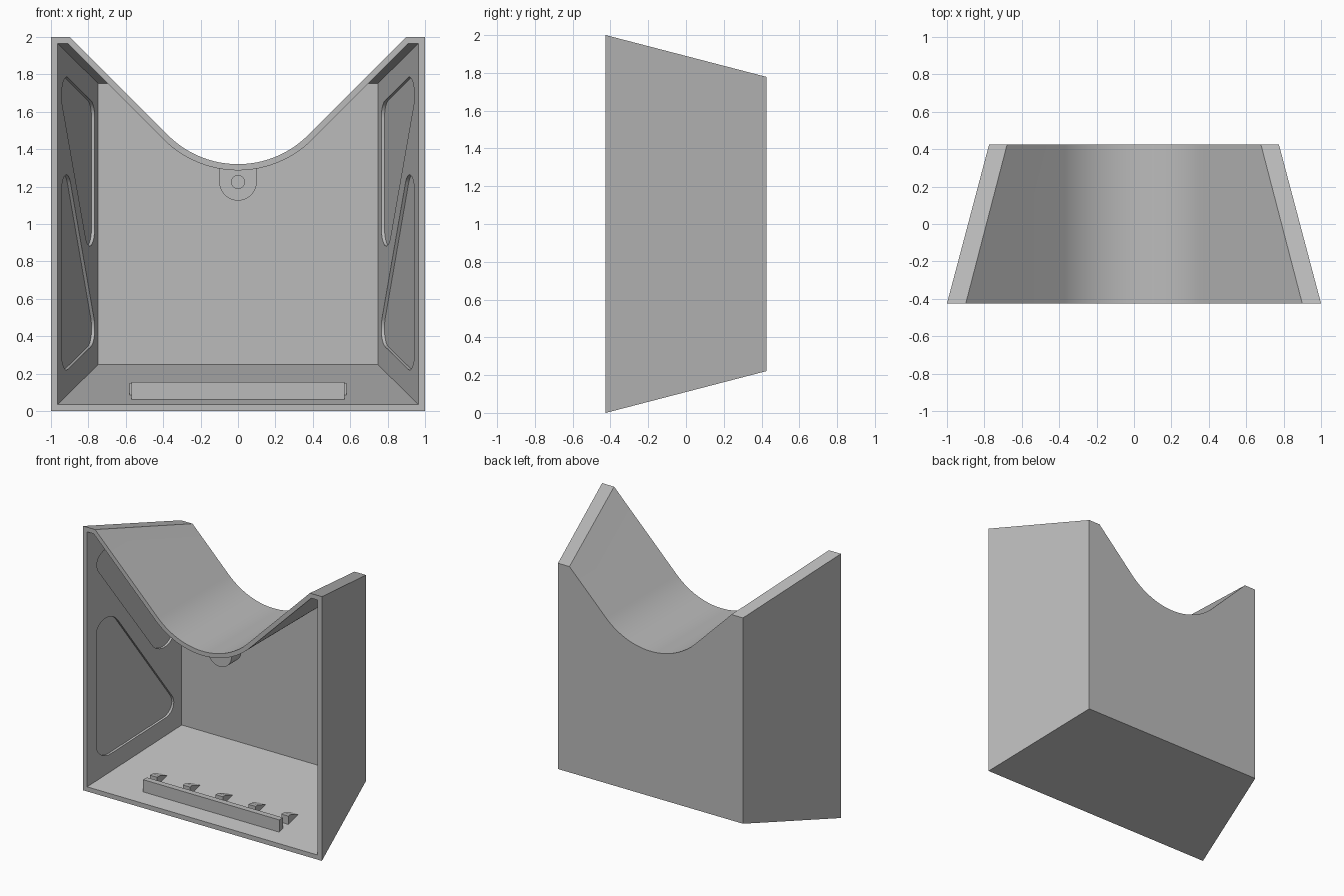
import bpy, bmesh, math
from mathutils import Vector

if "Cube" in bpy.data.objects:
    bpy.data.objects.remove(bpy.data.objects["Cube"])

FRONT, BACK, WALL = -0.425, 0.425, 0.035
X_TAPER, Z_TAPER = 0.265, 0.26

grey = bpy.data.materials.new("mid_grey")
grey.use_nodes = True
grey.diffuse_color = (0.5, 0.5, 0.5, 1)
grey.node_tree.nodes["Principled BSDF"].inputs["Base Color"].default_value = (0.5, 0.5, 0.5, 1)


def loft(name, loop_a, loop_b):
    """Solid between two matching loops of points."""
    bm = bmesh.new()
    a = [bm.verts.new(p) for p in loop_a]
    b = [bm.verts.new(p) for p in loop_b]
    bm.faces.new(a)
    bm.faces.new(b)
    for i in range(len(a)):
        j = (i + 1) % len(a)
        bm.faces.new((a[i], a[j], b[j], b[i]))
    bmesh.ops.recalc_face_normals(bm, faces=bm.faces)
    mesh = bpy.data.meshes.new(name)
    bm.to_mesh(mesh)
    bm.free()
    mesh.materials.append(grey)
    obj = bpy.data.objects.new(name, mesh)
    bpy.context.collection.objects.link(obj)
    return obj


def cut(obj, cutter):
    """Subtract the cutter, bake the result and discard the cutter."""
    mod = obj.modifiers.new("cut", 'BOOLEAN')
    mod.operation, mod.solver, mod.object = 'DIFFERENCE', 'EXACT', cutter
    cutter.hide_render = True
    graph = bpy.context.evaluated_depsgraph_get()
    mesh = bpy.data.meshes.new_from_object(obj.evaluated_get(graph))
    obj.modifiers.clear()
    obj.data = mesh
    bpy.data.objects.remove(cutter)


def half_width(y):
    return 1 - X_TAPER * (y - FRONT)


def tapered_box(name, y0, y1, inset):
    def loop(y):
        w, z = half_width(y) - inset, Z_TAPER * (y - FRONT) + inset
        return [(-w, y, z), (w, y, z), (w, y, 2 - z), (-w, y, 2 - z)]
    return loft(name, loop(y0), loop(y1))


def saddle(name, offset):
    """Rounded V prism whose surface is pushed outward by the offset."""
    r, centre, steps = 0.53 + offset, 1.85, 40
    arc = [math.radians(-135 + 90 * i / steps) for i in range(steps + 1)]
    pts = [(r * math.cos(t), centre + r * math.sin(t)) for t in arc]
    x, z = pts[-1]
    pts = [(-x - 1, z + 1)] + pts + [(x + 1, z + 1)]
    return loft(name, [(x, -0.7, z) for x, z in pts], [(x, 0.7, z) for x, z in pts])


def rounded(corners, r, steps=10):
    """Polygon with every corner replaced by a tangent arc."""
    out = []
    for i, c in enumerate(corners):
        p = Vector(c)
        u = (Vector(corners[i - 1]) - p).normalized()
        v = (Vector(corners[(i + 1) % len(corners)]) - p).normalized()
        half = u.angle(v) / 2
        centre = p + (u + v).normalized() * r / math.sin(half)
        a = p + u * r / math.tan(half) - centre
        b = p + v * r / math.tan(half) - centre
        sweep = math.pi - 2 * half
        for k in range(steps + 1):
            t = k / steps
            out.append(centre + (a * math.sin((1 - t) * sweep) + b * math.sin(t * sweep)) / math.sin(sweep))
    return out


# Tapered shell with a saddle top and an open front
shell = tapered_box("shell", FRONT, BACK, 0)
cut(shell, saddle("saddle_cutter", 0))
cavity = tapered_box("cavity_cutter", FRONT - 0.1, BACK - 0.03, WALL)
cut(cavity, saddle("inner_saddle_cutter", 0.033))
cut(shell, cavity)

# Rounded triangular recesses inside both side walls
lower = [(-0.345, 0.19), (0.386, 0.38), (-0.345, 1.5)]
upper = [(0.326, 1.64), (-0.47, 1.85), (0.326, 0.65)]
for side in (-1, 1):
    for shape in (lower, upper):
        outline = rounded(shape, 0.1)
        loops = [[(side * (half_width(y) - WALL + d), y, z) for y, z in outline]
                 for d in (-0.02, 0.017)]
        cut(shell, loft("recess_cutter", *loops))

# Mounting tab with a screw hole under the saddle
TAB_Z, TAB_R, TAB_Y = 1.225, 0.1, (-0.22, -0.1)
arc = [math.pi + math.pi * i / 24 for i in range(25)]
tab_outline = [(-TAB_R, 1.31)] + [(TAB_R * math.cos(t), TAB_Z + TAB_R * math.sin(t)) for t in arc] + [(TAB_R, 1.31)]
tab = loft("mounting_tab", *[[(x, y, z) for x, z in tab_outline] for y in TAB_Y])
ring = [2 * math.pi * i / 32 for i in range(32)]
cut(tab, loft("hole_cutter", *[[(0.035 * math.cos(t), y, TAB_Z + 0.035 * math.sin(t)) for t in ring]
                               for y in (-0.3, 0)]))

# Retaining bar on the floor
bar = [(-0.32, 0.055), (-0.275, 0.065), (-0.275, 0.155), (-0.32, 0.155)]
parts = [shell, tab, loft("retaining_bar", *[[(x, y, z) for y, z in bar] for x in (-0.57, 0.57)])]

# Row of wedge clips behind the bar
clip = [(-0.225, 0.075), (-0.225, 0.15), (-0.195, 0.15), (-0.105, 0.118), (-0.105, 0.105)]
for i in range(5):
    mid = (i - 2) * 0.275
    parts.append(loft(f"wedge_clip_{i + 1}", *[[(mid + dx, y, z) for y, z in clip] for dx in (-0.03, 0.03)]))

# Smooth curved surfaces, crisp edges
bpy.ops.object.select_all(action='DESELECT')
for obj in parts:
    obj.select_set(True)
bpy.context.view_layer.objects.active = shell
bpy.ops.object.shade_smooth_by_angle(angle=math.radians(30))
